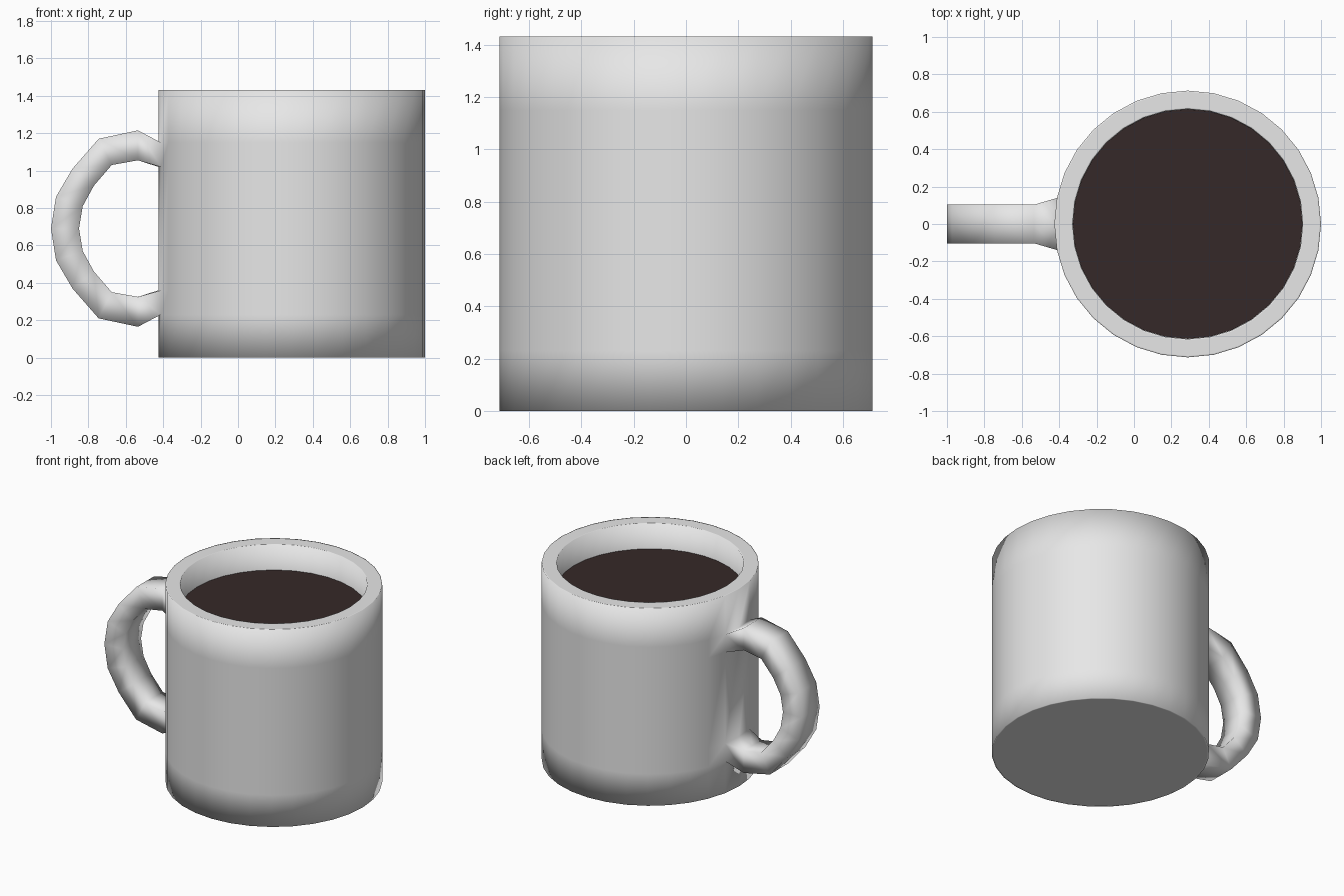
import bpy, bmesh, math

cube = bpy.data.objects.get("Cube")
if cube:
    bpy.data.objects.remove(cube)

SIDES = 32
CENTRE_X = 0.287
RADIUS = 0.713
HEIGHT = 1.43
MID_Z = 0.69          # height the handle is mirrored about
HANDLE_HALF = 0.103   # half width of the handle


def material(name, colour, roughness):
    mat = bpy.data.materials.new(name)
    mat.use_nodes = True
    mat.diffuse_color = (*colour, 1)
    bsdf = next(n for n in mat.node_tree.nodes if n.type == 'BSDF_PRINCIPLED')
    bsdf.inputs["Base Color"].default_value = (*colour, 1)
    bsdf.inputs["Roughness"].default_value = roughness
    return mat


def finish(bm, name, mat):
    bmesh.ops.recalc_face_normals(bm, faces=bm.faces[:])
    for face in bm.faces:
        face.smooth = True
    mesh = bpy.data.meshes.new(name)
    bm.to_mesh(mesh)
    bm.free()
    mesh.materials.append(mat)
    obj = bpy.data.objects.new(name, mesh)
    bpy.context.collection.objects.link(obj)
    return obj


def ring(bm, radius, z):
    # Vertex 0 sits on the handle side (-x)
    verts = []
    for i in range(SIDES):
        a = math.pi + math.tau * i / SIDES
        verts.append(bm.verts.new((CENTRE_X + radius * math.cos(a),
                                   radius * math.sin(a), z)))
    return verts


def bridge(bm, a, b, skip=()):
    n = len(a)
    for i in range(n):
        if i not in skip:
            j = (i + 1) % n
            bm.faces.new((a[i], a[j], b[j], b[i]))


# Mug wall: outside from the base up, over the rim, and down the inside
bm = bmesh.new()
low_out, low_in = 0.23, 0.36
high_in, high_out = 2 * MID_Z - low_in, 2 * MID_Z - low_out
profile = [(RADIUS - 0.012, 0), (RADIUS, 0),
           (RADIUS, low_out), (RADIUS, low_in), (RADIUS, high_in), (RADIUS, high_out),
           (RADIUS, HEIGHT), (RADIUS - 0.008, HEIGHT),
           (0.623, HEIGHT), (0.615, HEIGHT), (0.615, 1.15), (0.615, 0.16), (0.56, 0.1)]
rings = [ring(bm, r, z) for r, z in profile]
OPENINGS = (2, 4)     # wall bands that open into the handle
for k in range(len(rings) - 1):
    bridge(bm, rings[k], rings[k + 1], (SIDES - 1, 0) if k in OPENINGS else ())
bm.faces.new(rings[0])
bm.faces.new(rings[-1])

# Handle: box sections swept from the upper opening round to the lower one
upper = [((-0.535, 1.215), (-0.535, 1.055)),
         ((-0.745, 1.17), (-0.675, 1.03)),
         ((-0.885, 1.01), (-0.77, 0.92)),
         ((-0.973, 0.86), (-0.83, 0.81))]
middle = [((-1.0, MID_Z), (-0.85, MID_Z))]


def flip(p):
    return (p[0], 2 * MID_Z - p[1])


lower = [(flip(o), flip(i)) for o, i in reversed(upper)]


def opening(outer, inner):
    order = (1, 0, -1)
    return [outer[i] for i in order] + [inner[i] for i in reversed(order)]


def section(outer, inner):
    w = HANDLE_HALF
    return ([bm.verts.new((outer[0], y, outer[1])) for y in (-w, 0, w)] +
            [bm.verts.new((inner[0], y, inner[1])) for y in (w, 0, -w)])


loops = [opening(rings[5], rings[4])]
loops += [section(o, i) for o, i in upper + middle + lower]
loops.append(opening(rings[2], rings[3]))
for a, b in zip(loops, loops[1:]):
    bridge(bm, a, b)
finish(bm, "mug", material("pale ceramic", (0.8, 0.8, 0.8), 0.4))

# Drink surface
bm = bmesh.new()
bm.faces.new(ring(bm, 0.614, 1.245))
drink = finish(bm, "drink", material("dark coffee", (0.036, 0.022, 0.021), 0.3))
